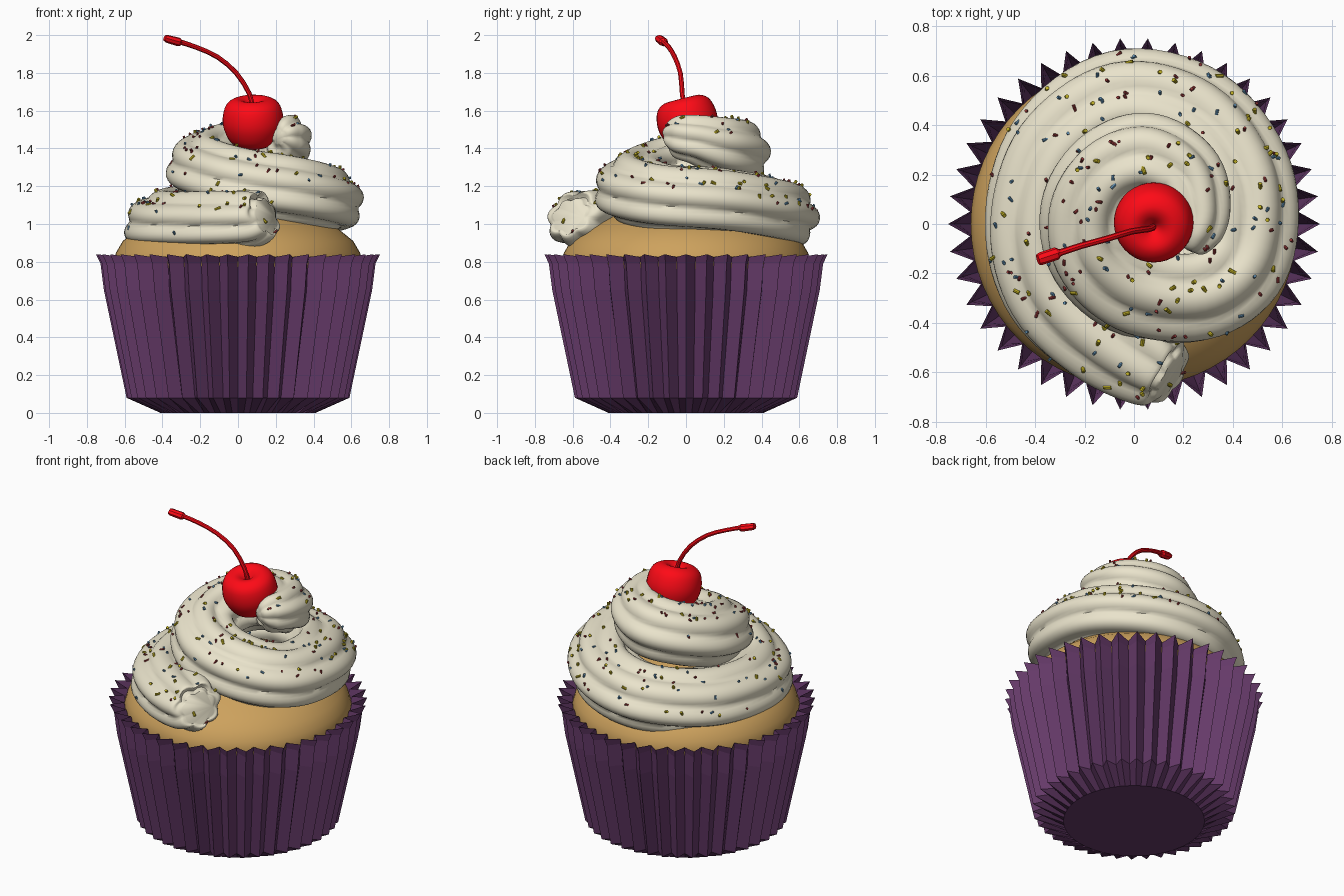
import bpy, bmesh, math, random
from mathutils import Vector, Matrix
from mathutils.bvhtree import BVHTree

if "Cube" in bpy.data.objects:
    bpy.data.objects.remove(bpy.data.objects["Cube"])

random.seed(4)
TAU = math.tau


def material(name, rgb):
    m = bpy.data.materials.new(name)
    m.diffuse_color = (*rgb, 1)
    m.use_nodes = True
    m.node_tree.nodes["Principled BSDF"].inputs["Base Color"].default_value = m.diffuse_color
    return m


def finish(name, bm, mat, smooth=None):
    bmesh.ops.recalc_face_normals(bm, faces=bm.faces)
    me = bpy.data.meshes.new(name)
    bm.to_mesh(me)
    bm.free()
    me.materials.append(mat)
    ob = bpy.data.objects.new(name, me)
    bpy.context.collection.objects.link(ob)
    if smooth:
        bpy.ops.object.select_all(action='DESELECT')
        bpy.context.view_layer.objects.active = ob
        ob.select_set(True)
        bpy.ops.object.shade_smooth_by_angle(angle=math.radians(smooth))
    return ob


def loft(name, rings, mat, smooth=None, cap_start=True, cap_end=True):
    """Skin a list of closed rings of points."""
    bm = bmesh.new()
    rows = [[bm.verts.new(p) for p in ring] for ring in rings]
    for a, b in zip(rows, rows[1:]):
        for i in range(len(a)):
            j = (i + 1) % len(a)
            bm.faces.new((a[i], a[j], b[j], b[i]))
    if cap_start:
        bm.faces.new(rows[0])
    if cap_end:
        bm.faces.new(rows[-1])
    return finish(name, bm, mat, smooth)


def spline(points, steps):
    """Catmull-Rom resampling of vectors of any size."""
    P = [Vector(p) for p in points]
    P = [P[0] * 2 - P[1]] + P + [P[-1] * 2 - P[-2]]
    out = []
    for a, b, c, d in zip(P, P[1:], P[2:], P[3:]):
        for k in range(steps):
            t = k / steps
            out.append((b * 2 + (c - a) * t + (a * 2 - b * 5 + c * 4 - d) * t * t
                        + (b * 3 - a - c * 3 + d) * t ** 3) * 0.5)
    return out + [P[-2]]


def lathe(profile, n):
    return [[(r * math.cos(TAU * i / n), r * math.sin(TAU * i / n), z) for i in range(n)]
            for r, z in profile]


def sweep(path, n, lobes=0, depth=0.0, twist=0.0, lean=0.0):
    """Rings along path points (x, y, z, side radius, vertical radius)."""
    rings = []
    for k, p in enumerate(path):
        a, b = path[max(k - 1, 0)], path[min(k + 1, len(path) - 1)]
        t = (Vector(b[:3]) - Vector(a[:3])).normalized()
        side = t.cross(Vector((0, 0, 1))).normalized()
        up = side.cross(t)
        c, s = math.cos(lean), math.sin(lean)
        side, up = side * c + up * s, up * c - side * s
        ring = []
        for i in range(n):
            u = TAU * i / n
            # rounded ridges with sharp creases between them
            ridge = 2 * abs(math.cos((lobes * u + twist * k / len(path)) / 2)) - 1.27
            f = 1 + depth * ridge
            ring.append(Vector(p[:3]) + side * (p[3] * f * math.cos(u)) + up * (p[4] * f * math.sin(u)))
        rings.append(ring)
    return rings


purple = material("purple_paper", (0.13, 0.042, 0.14))
sponge = material("sponge", (0.61, 0.36, 0.11))
cream = material("cream", (0.82, 0.77, 0.60))
red = material("cherry_red", (1.0, 0.003, 0.008))

# Pleated paper wrapper: (peak radius, valley radius, z, valley drop)
PLEATS = 42
rings = []
for peak, valley, z, dip in [(0.41, 0.41, 0, 0), (0.59, 0.525, 0.08, 0), (0.71, 0.645, 0.65, 0),
                             (0.728, 0.655, 0.79, 0), (0.752, 0.665, 0.84, 0.015)]:
    rings.append([((valley if i % 2 else peak) * math.cos(math.pi * i / PLEATS),
                   (valley if i % 2 else peak) * math.sin(math.pi * i / PLEATS),
                   z - (dip if i % 2 else 0)) for i in range(2 * PLEATS)])
loft("wrapper", rings, purple, cap_end=False)

# Sponge cake with domed top
cake = [(0.40, 0.02), (0.515, 0.09), (0.635, 0.65), (0.66, 0.80), (0.645, 0.85), (0.61, 0.91),
        (0.53, 0.975), (0.42, 1.03), (0.28, 1.10), (0.14, 1.15), (0.01, 1.165)]
loft("cake", lathe(cake, 64), sponge, 40)

# Piped frosting: one ridged coil winding clockwise and upward, leaning outward
coil = [(.15, -.615, 1.045, .10, .09), (.10, -.585, 1.03, .165, .14), (-.12, -.46, 1.02, .20, .15),
        (-.33, -.27, 1.01, .20, .15),
        (-.40, 0, 1.01, .20, .16), (-.31, .30, 1.02, .205, .17), (-.05, .49, 1.05, .205, .17),
        (.25, .43, 1.08, .20, .17), (.44, .18, 1.12, .20, .17), (.44, -.12, 1.14, .20, .17),
        (.28, -.27, 1.18, .20, .17), (.02, -.26, 1.22, .20, .17), (-.15, -.13, 1.27, .19, .17),
        (-.18, .05, 1.31, .19, .17), (-.10, .20, 1.35, .18, .17), (.05, .26, 1.38, .18, .17),
        (.20, .19, 1.41, .16, .155), (.255, .05, 1.45, .135, .125), (.235, -.06, 1.46, .10, .10),
        (.215, -.10, 1.455, .03, .03)]
frosting = loft("frosting", sweep(spline(coil, 8), 63, lobes=7, depth=0.09, twist=16.0, lean=0.36),
                cream, 60)

# Cherry with dimple, leaning slightly forward
berry = [(0.002, -.135), (.06, -.132), (.12, -.10), (.155, -.03), (.16, .035), (.14, .10),
         (.095, .13), (.055, .125), (.022, .10), (.002, .08)]
cherry = loft("cherry", lathe(spline(berry, 3), 36), red, 60)
cherry.location = (0.08, 0.01, 1.535)
cherry.rotation_euler = (0.25, -0.02, 0)

# Curved stem and its thicker blunt tip
stem = [(.08, -.01, 1.60, .014, .014), (.06, -.02, 1.69, .013, .013), (-.01, -.03, 1.80, .013, .013),
        (-.11, -.06, 1.885, .013, .013), (-.22, -.09, 1.935, .013, .013), (-.31, -.12, 1.965, .014, .014)]
loft("cherry_stem", sweep(spline(stem, 2), 8), red, 40)
tip = [(-.298, -.114, 1.958, .013, .013), (-.312, -.119, 1.963, .026, .023),
       (-.375, -.14, 1.980, .026, .021), (-.388, -.144, 1.985, .022, .016)]
loft("stem_tip", sweep(tip, 8), red, 20)

# Sprinkles dropped on to the frosting, one object per colour
me = frosting.data
tree = BVHTree.FromPolygons([v.co for v in me.vertices], [p.vertices[:] for p in me.polygons])
for colour, rgb, count, radius, length in [("yellow", (.55, .45, .02), 70, .008, .030),
                                           ("red", (.30, .04, .04), 75, .0062, .026),
                                           ("blue", (.12, .28, .45), 65, .0062, .026)]:
    bm = bmesh.new()
    placed = 0
    while placed < count:
        x, y = random.uniform(-.7, .7), random.uniform(-.7, .7)
        hit, normal, _, _ = tree.ray_cast(Vector((x, y, 3)), Vector((0, 0, -1)))
        if hit is None or math.hypot(x - .08, y - .01) < .17:
            continue
        axis = normal.orthogonal().normalized()
        axis.rotate(Matrix.Rotation(random.uniform(0, TAU), 3, normal))
        axis = (axis + normal * random.uniform(0, 2.5)).normalized()
        mat = Matrix.Translation(hit) @ axis.to_track_quat('Z', 'Y').to_matrix().to_4x4()
        bmesh.ops.create_cone(bm, cap_ends=True, segments=8, radius1=radius, radius2=radius,
                              depth=length * random.uniform(.8, 1.1), matrix=mat)
        placed += 1
    finish(colour + "_sprinkles", bm, material(colour + "_sugar", rgb), 40)
